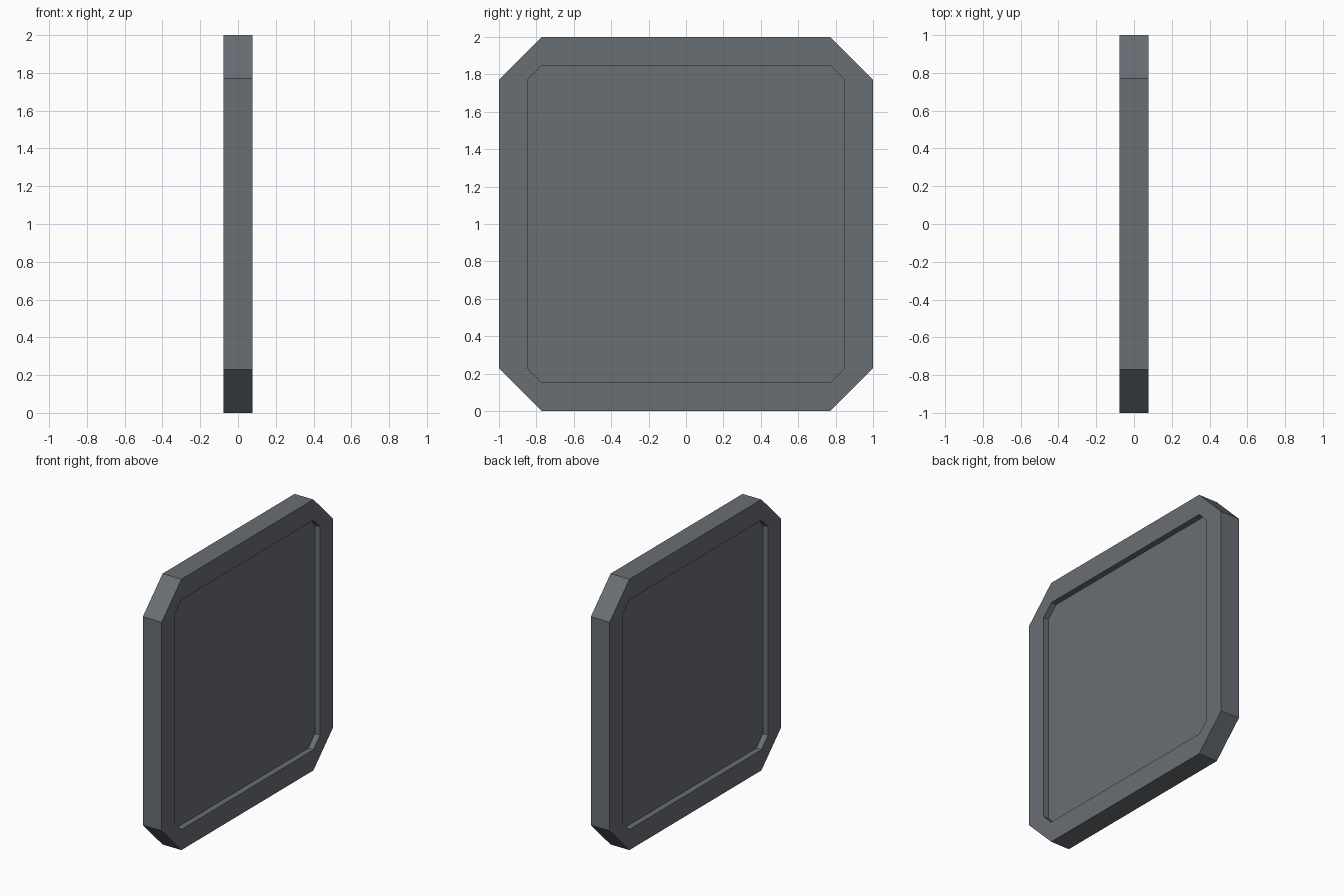
import bpy, bmesh

if "Cube" in bpy.data.objects:
    bpy.data.objects.remove(bpy.data.objects["Cube"])

HALF_T = 0.077      # half thickness of the frame
RECESS = 0.043      # depth of the sunken panel on each side


def octagon(half, flat):
    """Square outline with cut corners, in the y-z plane."""
    return [(flat, -half), (half, -flat), (half, flat), (flat, half),
            (-flat, half), (-half, flat), (-half, -flat), (-flat, -half)]


def ring(bm, x, outline):
    return [bm.verts.new((x, y, z + 1)) for y, z in outline]


def bridge(bm, a, b):
    n = len(a)
    for i in range(n):
        j = (i + 1) % n
        bm.faces.new((a[i], a[j], b[j], b[i]))


outer = octagon(1.0, 0.77)
inner = octagon(0.848, 0.77)

# Slab section: panel edge, recess wall, rim, outer edge, and back again
bm = bmesh.new()
rings = [ring(bm, x, o) for x, o in (
    (HALF_T - RECESS, inner), (HALF_T, inner), (HALF_T, outer),
    (-HALF_T, outer), (-HALF_T, inner), (RECESS - HALF_T, inner))]
for a, b in zip(rings, rings[1:]):
    bridge(bm, a, b)

# Sunken panels on both sides
bm.faces.new(rings[0])
bm.faces.new(rings[-1])
bmesh.ops.recalc_face_normals(bm, faces=bm.faces)

mesh = bpy.data.meshes.new("framed_panel")
bm.to_mesh(mesh)
bm.free()

grey = bpy.data.materials.new("slate_grey")
grey.diffuse_color = (0.141, 0.156, 0.175, 1)
grey.use_nodes = True
grey.node_tree.nodes["Principled BSDF"].inputs["Base Color"].default_value = grey.diffuse_color
mesh.materials.append(grey)

panel = bpy.data.objects.new("framed_panel", mesh)
bpy.context.collection.objects.link(panel)
